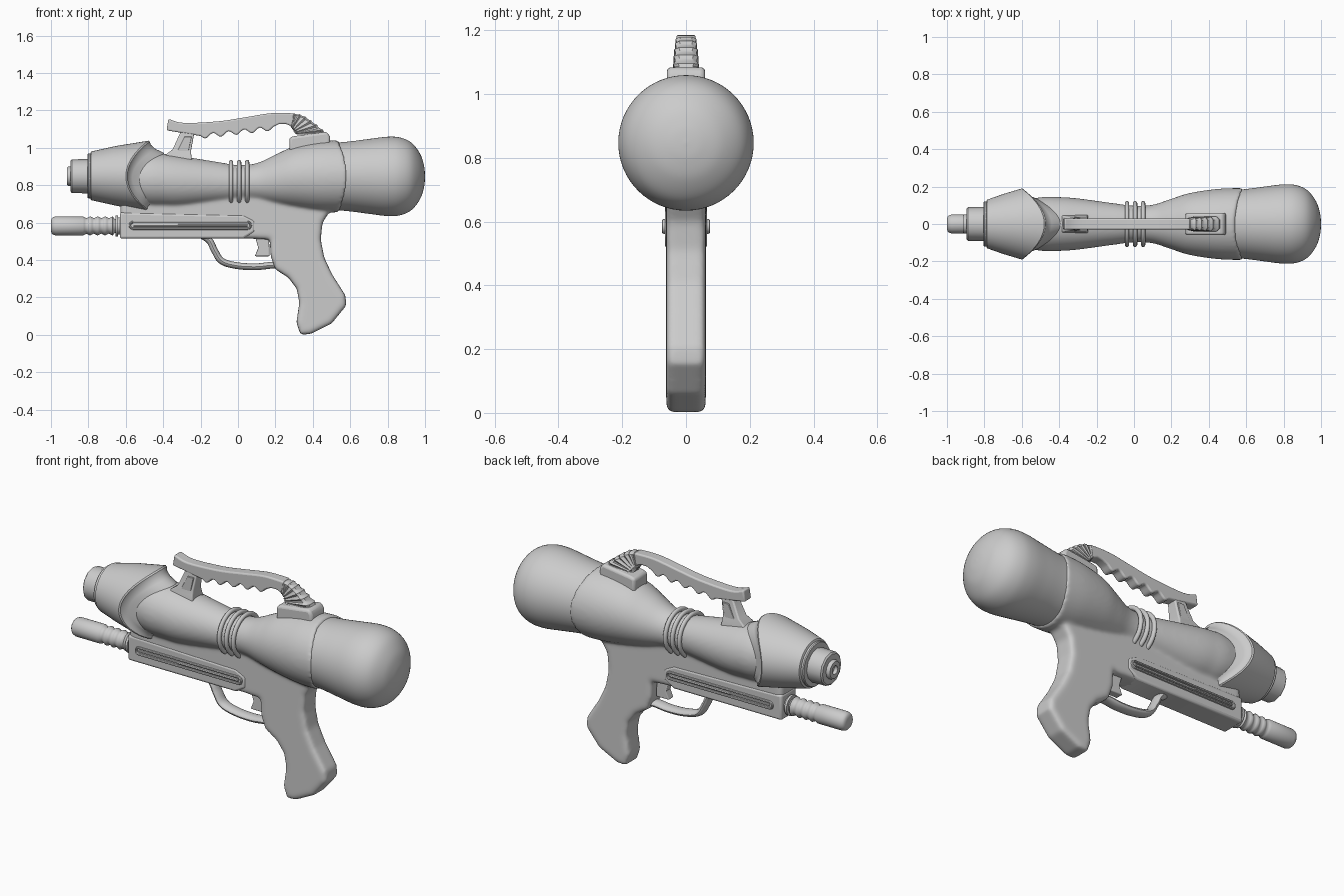
import bpy, bmesh, math
from mathutils import Vector

if "Cube" in bpy.data.objects:
    bpy.data.objects.remove(bpy.data.objects["Cube"])


def spline(pts, steps=6):
    """Catmull-Rom through points of any dimension."""
    out = []
    for i in range(len(pts) - 1):
        a, b, c, d = (pts[min(max(i + k, 0), len(pts) - 1)] for k in (-1, 0, 1, 2))
        for s in range(steps):
            t = s / steps
            out.append(tuple(0.5 * (2 * q + (r - p) * t + (2 * p - 5 * q + 4 * r - u) * t * t
                                    + (3 * q - p - 3 * r + u) * t ** 3)
                             for p, q, r, u in zip(a, b, c, d)))
    return out + [tuple(pts[-1])]


def finish(name, bm, bevel=0, angle=35):
    bmesh.ops.recalc_face_normals(bm, faces=bm.faces)
    me = bpy.data.meshes.new(name)
    bm.to_mesh(me)
    bm.free()
    ob = bpy.data.objects.new(name, me)
    bpy.context.collection.objects.link(ob)
    bpy.ops.object.select_all(action='DESELECT')
    ob.select_set(True)
    bpy.context.view_layer.objects.active = ob
    bpy.ops.object.shade_smooth_by_angle(angle=math.radians(angle))
    if bevel:
        m = ob.modifiers.new("Bevel", 'BEVEL')
        m.width, m.segments, m.angle_limit = bevel, 3, math.radians(40)
    return ob


def loft(name, rings, closed=False, **kw):
    bm = bmesh.new()
    vs = [[bm.verts.new(p) for p in r] for r in rings]
    n = len(vs[0])
    pairs = list(zip(vs, vs[1:])) + ([(vs[-1], vs[0])] if closed else [])
    for a, b in pairs:
        for i in range(n):
            j = (i + 1) % n
            bm.faces.new((a[i], a[j], b[j], b[i]))
    if not closed:
        bm.faces.new(vs[0])
        bm.faces.new(vs[-1])
    return finish(name, bm, **kw)


def lathe(name, rows, n=48, **kw):
    """rows: x, centre z, radius, x shift at top and bottom."""
    angs = [2 * math.pi * i / n for i in range(n)]
    return loft(name, [[(x + off * math.sin(a) ** 2, r * math.cos(a), z + r * math.sin(a)) for a in angs]
                       for x, z, r, off in rows], **kw)


def turned(name, z, rows, **kw):
    return lathe(name, [(x, z, r, 0) for x, r in rows], **kw)


def prism(name, pts, half, y=0, **kw):
    return loft(name, [[(x, y + s * half, z) for x, z in pts] for s in (-1, 1)], **kw)


def sweep(name, path, thick, half, n=16, closed=False, y=0):
    """Elliptical section along a path in the xz plane."""
    rings, m = [], len(path)
    for i, (x, z) in enumerate(path):
        a = path[(i - 1) % m] if closed else path[max(i - 1, 0)]
        b = path[(i + 1) % m] if closed else path[min(i + 1, m - 1)]
        d = Vector((b[0] - a[0], b[1] - a[1])).normalized()
        rings.append([(x - d.y * thick * math.cos(t), y + half * math.sin(t), z + d.x * thick * math.cos(t))
                      for t in (2 * math.pi * k / n for k in range(n))])
    return loft(name, rings, closed=closed)


# Main body and pistol grip, fused into one soft moulded shell
grip_outline = [(-.62, .515), (-.2, .515), (.05, .515), (.17, .51), (.175, .42), (.2, .35), (.27, .305),
                (.315, .245), (.328, .17), (.312, .065), (.335, .0), (.39, .005), (.5, .06), (.578, .155),
                (.575, .21), (.505, .32), (.462, .41), (.442, .51), (.452, .6), (.49, .66), (.54, .69),
                (.5, .78), (-.62, .75), (-.63, .66)]
grip = prism("grip", grip_outline, .062)
bm = bmesh.new()
bm.from_mesh(grip.data)
rim = [e for e in bm.edges if abs(e.verts[0].co.y - e.verts[1].co.y) < .01]
bmesh.ops.bevel(bm, geom=rim, offset=.018, segments=2, profile=.5, affect='EDGES')
bm.to_mesh(grip.data)
bm.free()
body = lathe("body", spline([(-.7, .845, .11, 0), (-.5, .83, .143, 0), (-.4, .825, .144, 0), (-.3, .818, .137, 0),
                             (-.1, .813, .11, 0), (0, .81, .098, 0), (.1, .815, .103, 0), (.2, .828, .135, 0),
                             (.3, .842, .166, 0), (.45, .846, .188, -.02), (.585, .847, .193, -.05)]))
grip.select_set(True)
bpy.ops.object.join()
m = body.modifiers.new("Fuse", 'REMESH')
m.mode, m.voxel_size, m.use_smooth_shade = 'VOXEL', .009, True
m = body.modifiers.new("Soften", 'SMOOTH')
m.factor, m.iterations = .5, 12

# Water tank
turned("tank", .847, spline([(.5, .178), (.6, .187), (.7, .2), (.8, .212), (.87, .207), (.93, .178),
                             (.975, .118), (.995, .055), (1, .003)]), n=64)

# Flared front shroud with a scooped rear rim
lathe("shroud", [(-.79, .85, .12, 0), (-.785, .85, .13, 0), (-.7, .85, .16, .05), (-.61, .848, .187, .115),
                 (-.6, .848, .19, .12), (-.592, .847, .186, .12), (-.585, .845, .17, .12),
                 (-.565, .84, .153, .125), (-.53, .835, .14, .13), (-.5, .83, .12, .12)], n=64)

# Stepped nozzle with a bore
turned("nozzle_collar", .85, [(-.805, .08), (-.805, .116), (-.8, .12), (-.77, .12)])
turned("nozzle_base", .848, [(-.895, .03), (-.895, .082), (-.888, .09), (-.79, .092)], n=12)
turned("nozzle_tip", .848, [(-.87, .022), (-.915, .024), (-.915, .046), (-.908, .051), (-.87, .052)], n=12)

# Waist rings
for i in range(3):
    x = -.037 + .043 * i
    turned(f"waist_ring_{i + 1}", .812,
           [(x + .0115 * math.cos(t), .111 + .0125 * math.sin(t))
            for t in (2 * math.pi * k / 12 for k in range(12))], closed=True)

# Pump handle with ribs, and its collar
ribs = [(-.83 + .01 * i, .046 + .005 * math.cos(i * math.pi / 2)) for i in range(17)]
turned("pump_handle", .582, [(-1, .02), (-.998, .037), (-.99, .046), (-.975, .051)] + ribs + [(-.66, .038), (-.6, .038)],
       n=32, angle=60)
turned("pump_collar", .582, [(-.655, .03), (-.655, .055), (-.642, .055), (-.642, .045), (-.6, .045)], n=32)

# Receiver housing with a framed slide rail on both sides
prism("receiver_housing", [(-.632, .515), (.03, .515), (.09, .55), (.09, .61), (.03, .64), (-.632, .655)], .066, bevel=.012)
slot = [(cx + .018 * math.cos(a), .585 + .018 * math.sin(a))
        for cx, s in ((.05, -math.pi / 2), (-.56, math.pi / 2)) for a in (s + math.pi * k / 8 for k in range(9))]
for side, y in (("front", -.067), ("back", .067)):
    sweep(f"rail_frame_{side}", slot, .006, .009, n=8, closed=True, y=y)
    sweep(f"rail_rod_{side}", [(-.56, .585), (-.32, .585)], .006, .007, n=8, y=y)
    sweep(f"rail_slider_{side}", [(-.32, .585), (.05, .585)], .008, .009, n=8, y=y)

# Trigger guard and trigger
sweep("trigger_guard", spline([(-.19, .53), (-.15, .5), (-.125, .45), (-.085, .393), (0, .369), (.1, .364),
                               (.19, .372), (.27, .36)]), .018, .034)
prism("trigger", [(.09, .53), (.165, .53), (.17, .42), (.09, .42), (.108, .465)], .022, bevel=.006)

# Carry handle bar with finger grooves
top = spline([(-.372, 1.155), (-.29, 1.133), (-.1, 1.142), (.05, 1.165), (.18, 1.185), (.3, 1.184)], 5)
wave = [(.2 - .4 * i / 48, 1.105 - .00095 * i + .012 * math.cos(i * math.pi / 5)) for i in range(49)]
prism("carry_handle", top + [(.3, 1.11), (.255, 1.128), (.22, 1.127)] + wave + [(-.26, 1.073), (-.382, 1.093)],
      .03, bevel=.009)

# Ribbed bend joining the bar to its base
upper = spline([(.28, 1.183), (.34, 1.175), (.41, 1.13), (.475, 1.075)], 7)
rings = []
for i, (ux, uz) in enumerate(upper):
    t = i / (len(upper) - 1)
    lo, hi = Vector((.28 + .03 * t, 1.115 - .045 * t)), Vector((ux, uz))
    mid, arm = (lo + hi) / 2, (hi - lo) / 2 * (1.04 if i % 3 == 0 else .95)
    w = (.03 if i % 3 == 0 else .025) + .012 * t
    rings.append([(mid.x + arm.x * c, w * s, mid.y + arm.y * c) for c, s in
                  ((1, .6), (.8, 1), (-.8, 1), (-1, .6), (-1, -.6), (-.8, -1), (.8, -1), (1, -.6))])
loft("handle_bend", rings)

# Handle base block and front post
prism("handle_base", [(.275, .96), (.275, 1.055), (.305, 1.063), (.475, 1.086), (.492, 1.06), (.49, .98)], .06, bevel=.014)
loft("front_post", [[(x0, -w, z), (x1, -w, z), (x1, w, z), (x0, w, z)] for x0, x1, w, z in
                    ((-.40, -.245, .05, .93), (-.385, -.25, .044, .965), (-.35, -.25, .036, .99),
                     (-.30, -.23, .026, 1.1))], bevel=.007)
for s in (-1, 1):
    prism("post_web", [(-.325, .98), (-.265, .98), (-.248, 1.06), (-.285, 1.06)], .006, y=s * .032, bevel=.003)
